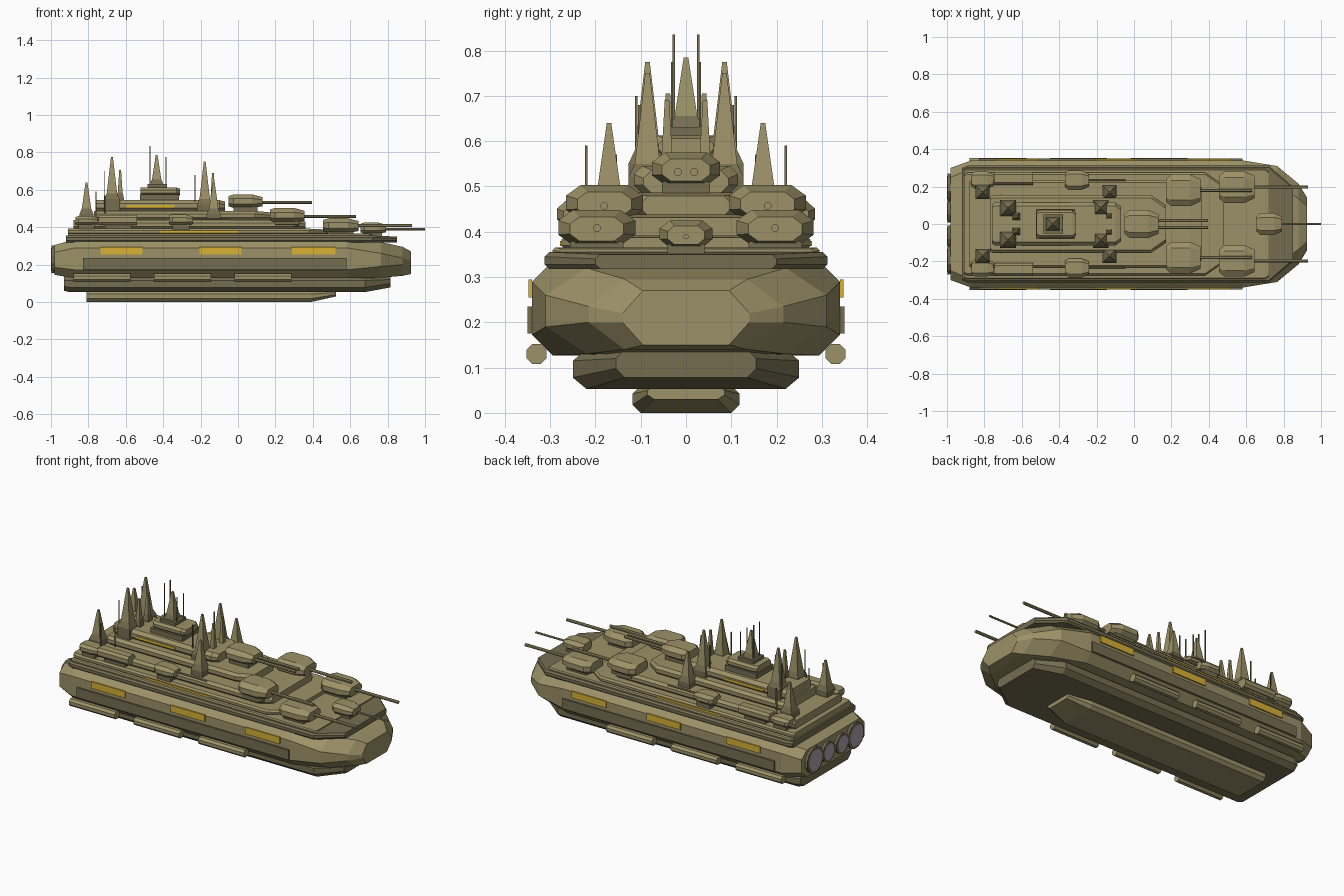
import bpy, bmesh, math
from mathutils import Matrix


def material(name, rgb):
    m = bpy.data.materials.new(name)
    m.diffuse_color = (*rgb, 1)
    return m


OLIVE = material("olive hull", (0.335, 0.285, 0.138))
DARK = material("dark olive", (0.18, 0.154, 0.08))
GOLD = material("gold window", (0.68, 0.44, 0.035))
GLOW = material("nozzle mauve", (0.43, 0.36, 0.41))


def finish(name, bm, mat):
    bmesh.ops.recalc_face_normals(bm, faces=bm.faces)
    me = bpy.data.meshes.new(name)
    bm.to_mesh(me)
    bm.free()
    me.materials.append(mat)
    ob = bpy.data.objects.new(name, me)
    bpy.context.collection.objects.link(ob)
    return ob


def loft(name, sections, mat, y=0):
    """Octagonal cross-sections along x: (x, half width, bottom, top, side chamfer, height chamfer)."""
    bm = bmesh.new()
    rings = []
    for x, w, b, t, cy, cz in sections:
        i = w - cy
        pts = [(w, b + cz), (w, t - cz), (i, t), (-i, t), (-w, t - cz), (-w, b + cz), (-i, b), (i, b)]
        rings.append([bm.verts.new((x, y + p, z)) for p, z in pts])
    for r, s in zip(rings, rings[1:]):
        for k in range(8):
            bm.faces.new((r[k], r[(k + 1) % 8], s[(k + 1) % 8], s[k]))
    bm.faces.new(rings[0])
    bm.faces.new(rings[-1])
    return finish(name, bm, mat)


def box(name, x0, x1, y0, y1, z0, z1, mat):
    bm = bmesh.new()
    bmesh.ops.create_cube(bm, size=1)
    bmesh.ops.scale(bm, vec=(x1 - x0, y1 - y0, z1 - z0), verts=bm.verts)
    bmesh.ops.translate(bm, vec=((x0 + x1) / 2, (y0 + y1) / 2, (z0 + z1) / 2), verts=bm.verts)
    return finish(name, bm, mat)


def rod(name, x0, x1, y, z, r, mat, n=8, r2=None):
    bm = bmesh.new()
    bmesh.ops.create_cone(bm, cap_ends=True, segments=n, radius1=r, radius2=r if r2 is None else r2, depth=x1 - x0)
    bmesh.ops.transform(bm, matrix=Matrix.Translation(((x0 + x1) / 2, y, z)) @ Matrix.Rotation(math.pi / 2, 4, 'Y')
                        @ Matrix.Rotation(math.pi / n, 4, 'Z'), verts=bm.verts)
    return finish(name, bm, mat)


def spire(x, y, floor, base, tip, h):
    """Square footing with a tall four-sided needle."""
    box("spire_footing", x - h * 1.5, x + h * 1.5, y - h * 1.5, y + h * 1.5, floor, base - 0.03, DARK)
    for name, z0, z1, r1, r2, mat in (("spire_collar", base - 0.03, base, h * 1.5, h, DARK),
                                      ("spire_needle", base, tip, h, 0.005, OLIVE)):
        bm = bmesh.new()
        q = math.sqrt(2)
        bmesh.ops.create_cone(bm, cap_ends=True, segments=4, radius1=r1 * q, radius2=r2 * q, depth=z1 - z0)
        bmesh.ops.transform(bm, matrix=Matrix.Translation((x, y, (z0 + z1) / 2))
                            @ Matrix.Rotation(math.pi / 4, 4, 'Z'), verts=bm.verts)
        finish(name, bm, mat)


def deck(name, x0, x1, w, z0, z1, nose, mat=OLIVE):
    """Bevelled slab with a tapered front."""
    c = (z1 - z0) * 0.3
    loft(name, [(x0, w - 0.01, z0, z1, c, c), (x0 + 0.015, w, z0, z1, c, c), (x1 - nose, w, z0, z1, c, c),
                (x1, w - nose * 0.7, z0, z1 - c / 2, c, c)], mat)


def turret(x0, x1, y, w, z0, z1, floor, guns=(), muzzle=0, gun_z=0, r=0.009):
    h, l = z1 - z0, x1 - x0
    loft("turret", [(x0, w * 0.7, z0 + h * .12, z1 - h * .12, w * .25, h * .2),
                    (x0 + l * .15, w, z0, z1, w * .38, h * .3),
                    (x0 + l * .7, w, z0, z1, w * .38, h * .3),
                    (x1, w * .7, z0 + h * .12, z1 - h * .2, w * .25, h * .2)], OLIVE, y)
    loft("turret_ring", [(x0 + l * .15, w * .7, floor, z0 + .01, .01, .003),
                         (x0 + l * .85, w * .7, floor, z0 + .01, .01, .003)], DARK, y)
    for g in guns:
        rod("gun_barrel", x1 - 0.02, muzzle, y + g, gun_z, r, OLIVE)


# Main hull, lower hull and keel
loft("hull", [(-0.98, 0.30, 0.145, 0.305, 0.05, 0.04), (-0.87, 0.34, 0.127, 0.335, 0.045, 0.045),
              (0.58, 0.34, 0.127, 0.335, 0.045, 0.045), (0.765, 0.31, 0.13, 0.32, 0.09, 0.06),
              (0.88, 0.215, 0.14, 0.295, 0.08, 0.06), (0.926, 0.14, 0.15, 0.27, 0.045, 0.05)], OLIVE)
loft("lower_hull", [(-0.93, 0.24, 0.06, 0.14, 0.03, 0.025), (-0.90, 0.25, 0.053, 0.14, 0.03, 0.025),
                    (0.68, 0.25, 0.053, 0.14, 0.03, 0.025), (0.815, 0.155, 0.078, 0.14, 0.02, 0.02)], DARK)
loft("keel", [(-0.81, 0.118, 0.0, 0.06, 0.018, 0.018), (0.39, 0.118, 0.0, 0.06, 0.018, 0.018),
              (0.525, 0.085, 0.03, 0.06, 0.015, 0.01)], OLIVE)

# Stacked decks
loft("deck_rim", [(-0.92, 0.30, 0.318, 0.355, 0.01, 0.01), (-0.89, 0.312, 0.318, 0.355, 0.01, 0.01),
                  (0.72, 0.312, 0.318, 0.355, 0.01, 0.01), (0.85, 0.20, 0.318, 0.350, 0.01, 0.01)], DARK)
deck("deck_main", -0.91, 0.72, 0.295, 0.345, 0.365, 0.02)
deck("deck_second", -0.91, 0.48, 0.275, 0.36, 0.392, 0.10)
deck("deck_third", -0.88, 0.36, 0.235, 0.39, 0.438, 0.06)
deck("deck_fourth", -0.77, 0.17, 0.155, 0.435, 0.487, 0.08)
deck("deck_fifth", -0.76, -0.07, 0.115, 0.485, 0.545, 0.03)

# Command bridge
box("bridge", -0.525, -0.315, -0.08, 0.08, 0.54, 0.575, DARK)
deck("bridge_roof", -0.52, -0.31, 0.075, 0.57, 0.612, 0.02)
box("bridge_top", -0.485, -0.38, -0.05, 0.05, 0.61, 0.63, DARK)
spire(-0.435, 0, 0.60, 0.655, 0.785, 0.025)

# Main turrets on the centre line
turret(-0.05, 0.13, 0, 0.075, 0.503, 0.575, 0.48, (-0.018, 0.018), 0.395, 0.532)
turret(0.655, 0.79, 0, 0.058, 0.365, 0.425, 0.345, (0,), 1.0, 0.389, 0.006)

for s in (-1, 1):
    # Armour belt, gold windows and side tanks
    box("armour_belt", -0.83, 0.58, s * 0.343 - 0.007, s * 0.343 + 0.007, 0.175, 0.235, DARK)
    for x0, x1 in ((-0.735, -0.51), (-0.205, 0.02), (0.29, 0.52)):
        box("side_window", x0, x1, s * 0.3435 - 0.004, s * 0.3435 + 0.004, 0.255, 0.295, GOLD)
    for x0 in (-0.88, -0.45, -0.02):
        rod("side_tank", x0, x0 + 0.305, s * 0.33, 0.13, 0.024, OLIVE)
    box("deck_light", -0.42, 0.0, s * 0.274 - 0.004, s * 0.274 + 0.004, 0.368, 0.379, GOLD)
    box("upper_light", -0.60, -0.34, s * 0.114 - 0.004, s * 0.114 + 0.004, 0.502, 0.518, GOLD)

    # Side turrets
    turret(0.17, 0.355, s * 0.18, 0.085, 0.425, 0.503, 0.41, (0,), 0.63, 0.457)
    turret(0.455, 0.645, s * 0.197, 0.085, 0.37, 0.448, 0.355, (0,), 0.93, 0.408)
    turret(-0.37, -0.24, s * 0.235, 0.05, 0.41, 0.468, 0.385, (0,), -0.045, 0.442, 0.005)
    turret(-0.87, -0.75, s * 0.235, 0.045, 0.41, 0.46, 0.385)

    # Deck pods
    loft("deck_pod", [(-0.745, 0.034, 0.412, 0.465, 0.012, 0.014), (-0.54, 0.034, 0.412, 0.465, 0.012, 0.014)],
         OLIVE, s * 0.243)
    box("pod_mount", -0.71, -0.57, s * 0.24 - 0.02, s * 0.24 + 0.02, 0.385, 0.42, DARK)

    # Spires
    for x, y, floor, base, tip, h in ((-0.81, 0.17, 0.43, 0.50, 0.64, 0.025), (-0.674, 0.085, 0.48, 0.58, 0.775, 0.028),
                                      (-0.63, 0.04, 0.54, 0.585, 0.705, 0.013), (-0.178, 0.085, 0.48, 0.55, 0.75, 0.028),
                                      (-0.134, 0.042, 0.48, 0.53, 0.69, 0.014), (-0.13, 0.17, 0.43, 0.50, 0.64, 0.025)):
        spire(x, s * y, floor, base, tip, h)

    # Antennas
    for x, y, z0, z1 in ((-0.76, 0.22, 0.43, 0.59), (-0.715, 0.11, 0.53, 0.70), (-0.47, 0.027, 0.62, 0.835),
                         (-0.385, 0.031, 0.61, 0.775), (-0.23, 0.103, 0.53, 0.68), (-0.71, 0.155, 0.43, 0.57)):
        box("antenna", x - 0.0025, x + 0.0025, s * y - 0.0025, s * y + 0.0025, z0, z1, DARK)

    # Engine nozzles
    for y, r in ((0.195, 0.078), (0.065, 0.06)):
        rod("nozzle", -0.997, -0.95, s * y, 0.228, r, DARK, 12, r * 0.9)
        rod("nozzle_glow", -1.0, -0.99, s * y, 0.228, r * 0.82, GLOW, 12)
